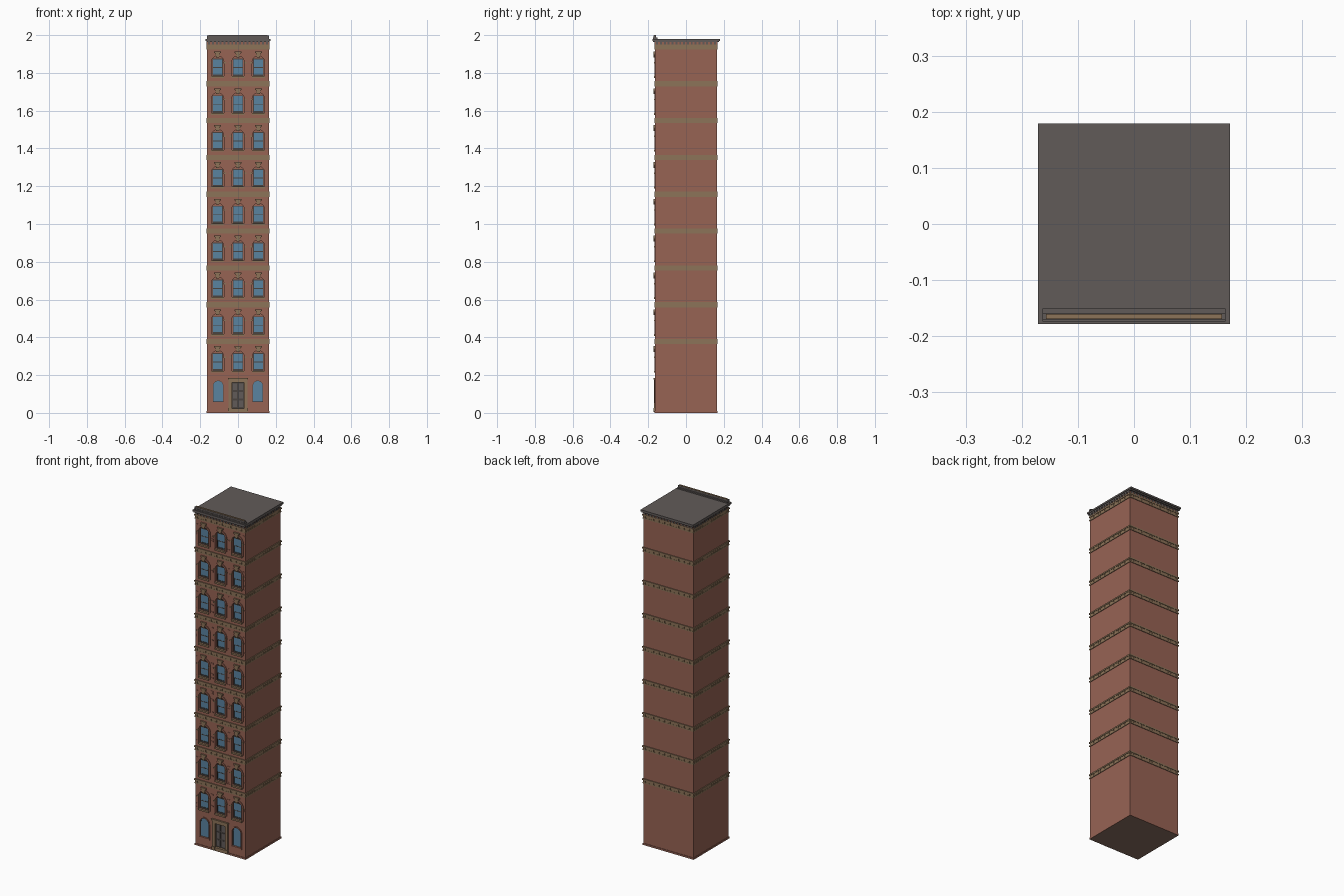
import bpy, bmesh, math, random
from mathutils import Matrix

if "Cube" in bpy.data.objects:
    bpy.data.objects.remove(bpy.data.objects["Cube"])
random.seed(4)

def mat(name, rgb):
    m = bpy.data.materials.new(name)
    lin = [((c / 255 + 0.055) / 1.055) ** 2.4 for c in rgb]
    m.diffuse_color = (*lin, 1)
    m.use_nodes = True
    m.node_tree.nodes["Principled BSDF"].inputs["Base Color"].default_value = m.diffuse_color
    return m

BRICK = mat("red brick", (151, 99, 84))
STONE = mat("tan stone", (140, 115, 88))
ROOF = mat("roof grey", (97, 91, 89))
FRAME = mat("dark frame", (74, 68, 64))
GLASS = mat("blue glass", (90, 131, 160))
BASE = mat("brown underside", (136, 110, 95))

W = 0.163                       # half width of the tower
F = -0.163                      # front wall plane
BELTS = [0.38 + 0.195 * k for k in range(9)]
FLOORS = [0.185 + 0.195 * k for k in range(9)]
COLS = (-0.108, 0, 0.108)

def box(bm, x0, x1, y0, y1, z0, z1):
    m = Matrix.Translation(((x0 + x1) / 2, (y0 + y1) / 2, (z0 + z1) / 2))
    bmesh.ops.create_cube(bm, size=1, matrix=m @ Matrix.Diagonal((x1 - x0, y1 - y0, z1 - z0, 1)))

def arch(x, r, z0, zs, n=10):
    """Outline of an arched opening: bottom z0, spring line zs, radius r."""
    pts = [(x + r, z0)]
    pts += [(x + r * math.cos(math.pi * i / n), zs + r * math.sin(math.pi * i / n)) for i in range(n + 1)]
    return pts + [(x - r, z0)]

def prism(bm, pts, y0, y1):
    a = [bm.verts.new((x, y0, z)) for x, z in pts]
    b = [bm.verts.new((x, y1, z)) for x, z in pts]
    n = len(pts)
    bm.faces.new(a)
    bm.faces.new(b[::-1])
    for i in range(n):
        j = (i + 1) % n
        bm.faces.new((a[j], a[i], b[i], b[j]))

def arch_band(bm, outer, inner, y0, y1):
    """Band between two matching arch outlines, open at the bottom."""
    rows = [[bm.verts.new((x, y, z)) for x, z in p] for p, y in
            ((outer, y0), (inner, y0), (inner, y1), (outer, y1))]
    for i in range(len(outer) - 1):
        for k in range(4):
            a, b = rows[k], rows[(k + 1) % 4]
            bm.faces.new((a[i], a[i + 1], b[i + 1], b[i]))
    for i in (0, -1):
        bm.faces.new([r[i] for r in rows])

def finish(bm, name, m):
    bmesh.ops.recalc_face_normals(bm, faces=bm.faces)
    me = bpy.data.meshes.new(name)
    bm.to_mesh(me)
    bm.free()
    me.materials.append(m)
    ob = bpy.data.objects.new(name, me)
    bpy.context.collection.objects.link(ob)
    return ob

# tower body with recessed openings
bm = bmesh.new()
box(bm, -W, W, F, W, 0.004, 1.972)
body = finish(bm, "brick_tower", BRICK)
bm = bmesh.new()
for z in FLOORS:
    for x in COLS:
        prism(bm, arch(x, 0.033, z + 0.038, z + 0.112), F - 0.02, F + 0.011)
for x in (-0.105, 0.105):
    prism(bm, arch(x, 0.028, 0.06, 0.143), F - 0.02, F + 0.010)
box(bm, -0.036, 0.036, F - 0.02, F + 0.012, 0.014, 0.168)
cutter = finish(bm, "opening_cutter", BRICK)
cutter.hide_render = True
mod = body.modifiers.new("openings", "BOOLEAN")
mod.operation, mod.solver, mod.object = "DIFFERENCE", "EXACT", cutter
bpy.context.view_layer.objects.active = body
bpy.ops.object.modifier_apply(modifier="openings")
bpy.data.objects.remove(cutter)

# foundation slab and brick plinth
bm = bmesh.new()
box(bm, -W, W, F, W, 0, 0.004)
finish(bm, "underside_slab", BASE)
bm = bmesh.new()
for s in (-1, 1):
    a, b = sorted((s * W, s * 0.166))
    box(bm, a, b, -0.166, 0.166, 0, 0.01)
    box(bm, -W, W, a, b, 0, 0.01)
finish(bm, "plinth", BRICK)

# glass, sash frames, surrounds, keystones and sills
glass, frame, brick, stone = (bmesh.new() for _ in range(4))
for z in FLOORS:
    for x in COLS:
        box(glass, x - 0.024, x + 0.024, F + 0.006, F + 0.0105, z + 0.084, z + 0.128)
        box(glass, x - 0.024, x + 0.024, F + 0.008, F + 0.0105, z + 0.046, z + 0.084)
        for s in (-1, 1):       # sash stiles
            box(frame, x + s * 0.0255 - 0.002, x + s * 0.0255 + 0.002, F + 0.005, F + 0.0108,
                z + 0.038, z + 0.131)
        for a, b in ((0.038, 0.047), (0.082, 0.086), (0.127, 0.131)):   # sash rails
            box(frame, x - 0.024, x + 0.024, F + 0.005, F + 0.0108, z + a, z + b)
        arch_band(brick, arch(x, 0.043, z + 0.038, z + 0.112),
                  arch(x, 0.033, z + 0.038, z + 0.112), F - 0.004, F + 0.002)
        prism(stone, [(x - 0.008, z + 0.137), (x + 0.008, z + 0.137), (x + 0.013, z + 0.160),
                      (x + 0.018, z + 0.160), (x + 0.018, z + 0.168), (x - 0.018, z + 0.168),
                      (x - 0.018, z + 0.160), (x - 0.013, z + 0.160)], F - 0.008, F + 0.002)
        box(stone, x - 0.034, x + 0.034, F - 0.007, F + 0.011, z + 0.028, z + 0.038)
        for s in (-1, 1):       # impost blocks
            box(stone, x + s * 0.038 - 0.006, x + s * 0.038 + 0.006, F - 0.006, F + 0.002,
                z + 0.106, z + 0.113)
    # loose raised bricks
    for i in range(9):
        bx, bz = random.choice((-0.154, -0.054, 0.054, 0.154)), z + random.uniform(0.03, 0.16)
        box(brick, bx - 0.008, bx + 0.008, F - 0.002, F + 0.001, bz, bz + 0.006)

# ground floor windows
for x in (-0.105, 0.105):
    prism(glass, arch(x, 0.027, 0.06, 0.143), F + 0.006, F + 0.0098)
    arch_band(frame, arch(x, 0.028, 0.06, 0.143), arch(x, 0.0255, 0.06, 0.143), F + 0.004, F + 0.0098)
    arch_band(brick, arch(x, 0.035, 0.06, 0.143), arch(x, 0.028, 0.06, 0.143), F - 0.003, F + 0.002)
    box(brick, x - 0.036, x + 0.036, F - 0.005, F + 0.003, 0.052, 0.06)

# door with six raised panels and stone surround
box(frame, -0.036, 0.036, F + 0.007, F + 0.0118, 0.014, 0.168)
panel = bmesh.new()
for x in (-0.016, 0.016):
    for k in range(3):
        z = 0.03 + k * 0.045
        box(panel, x - 0.010, x + 0.010, F + 0.005, F + 0.009, z, z + 0.036)
finish(panel, "door_panels", ROOF)
for s in (-1, 1):
    box(stone, s * 0.042 - 0.009, s * 0.042 + 0.009, F - 0.006, F + 0.011, 0.004, 0.17)
    box(stone, s * 0.042 - 0.010, s * 0.042 + 0.010, F - 0.009, F + 0.002, 0.004, 0.025)
box(stone, -0.051, 0.051, F - 0.006, F + 0.011, 0.162, 0.178)
box(stone, -0.054, 0.054, F - 0.010, F + 0.002, 0.178, 0.186)
box(stone, -0.036, 0.036, F - 0.007, F + 0.011, 0.004, 0.022)
finish(glass, "window_glass", GLASS)
finish(frame, "sashes_and_door", FRAME)
finish(brick, "brick_surrounds", BRICK)
finish(stone, "stone_trim", STONE)

# belt courses with a dentil row on all four sides
def dentils(bm, z0, z1, out, n, w):
    for i in range(n):
        t = -W + (i + 0.5) * 2 * W / n
        for s in (-1, 1):
            a, b = sorted((s * (W - 0.002), s * out))
            box(bm, t - w, t + w, a, b, z0, z1)
            box(bm, a, b, t - w, t + w, z0, z1)

bm = bmesh.new()
for z in BELTS:
    box(bm, -0.168, 0.168, -0.168, 0.168, z + 0.003, z + 0.011)
    box(bm, -0.1645, 0.1645, -0.1645, 0.1645, z - 0.009, z + 0.003)
    box(bm, -0.1665, 0.1665, -0.1665, 0.1665, z - 0.016, z - 0.009)
    dentils(bm, z - 0.009, z + 0.003, 0.1665, 18, 0.0045)
finish(bm, "belt_courses", STONE)

# roof cornice with brackets
bm = bmesh.new()
box(bm, -0.171, 0.171, -0.178, 0.179, 1.970, 1.980)
box(bm, -0.168, 0.168, -0.174, 0.174, 1.963, 1.970)
dentils(bm, 1.951, 1.964, 0.168, 16, 0.005)
finish(bm, "roof_cornice", ROOF)

# front parapet with stone capping
bm = bmesh.new()
box(bm, -0.163, 0.163, -0.174, -0.151, 1.980, 1.987)
box(bm, -0.163, 0.163, -0.171, -0.159, 1.987, 1.997)
finish(bm, "front_parapet", ROOF)
bm = bmesh.new()
box(bm, -0.157, 0.157, -0.169, -0.160, 1.997, 2.0)
finish(bm, "parapet_capping", STONE)
